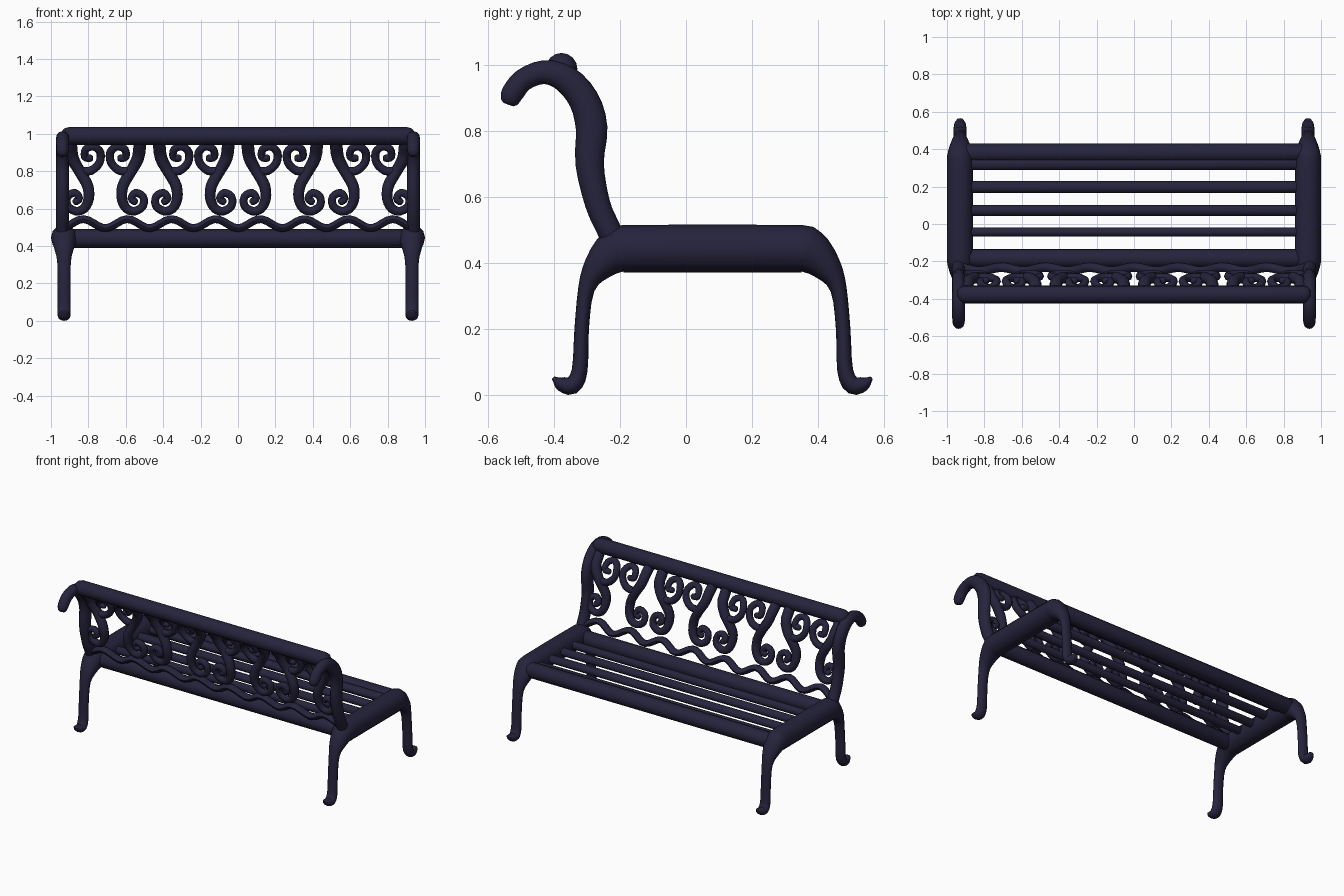
import bpy, bmesh, math
from mathutils import Vector

if "Cube" in bpy.data.objects:
    bpy.data.objects.remove(bpy.data.objects["Cube"])

iron = bpy.data.materials.new("dark navy iron")
iron.diffuse_color = (0.019, 0.017, 0.045, 1)
iron.use_nodes = True
iron.node_tree.nodes["Principled BSDF"].inputs["Base Color"].default_value = iron.diffuse_color


def spline(rows, steps):
    """Catmull-Rom resampling of rows of numbers."""
    rows = [Vector(r) for r in rows]
    out = []
    for i in range(len(rows) - 1):
        p1, p2 = rows[i], rows[i + 1]
        p0 = rows[i - 1] if i else p1 * 2 - p2
        p3 = rows[i + 2] if i + 2 < len(rows) else p2 * 2 - p1
        for k in range(steps):
            t = k / steps
            out.append(0.5 * (2 * p1 + (p2 - p0) * t + (2 * p0 - 5 * p1 + 4 * p2 - p3) * t * t
                              + (3 * p1 - p0 - 3 * p2 + p3) * t ** 3))
    out.append(rows[-1])
    return out


def tube(bm, path, wide, thick, axis, sides=10):
    """Elliptical tube: wide is the radius along axis, thick across it; rounded ends."""
    rings = []
    n = len(path)
    for i, p in enumerate(path):
        t = (path[min(i + 1, n - 1)] - path[max(i - 1, 0)]).normalized()
        nor = t.cross(axis).normalized()
        bi = nor.cross(t)
        spots = [(0, 1)]
        if i == 0:
            spots = [(-0.8, 0.5), (-0.5, 0.85), (0, 1)]
        elif i == n - 1:
            spots = [(0, 1), (0.5, 0.85), (0.8, 0.5)]
        for shift, s in spots:
            c = p + t * shift * min(thick[i], wide[i])
            rings.append([bm.verts.new(c + bi * wide[i] * s * math.cos(a) + nor * thick[i] * s * math.sin(a))
                          for a in (2 * math.pi * k / sides for k in range(sides))])
    for a, b in zip(rings, rings[1:]):
        for k in range(sides):
            j = (k + 1) % sides
            bm.faces.new((a[k], a[j], b[j], b[k]))
    bm.faces.new(rings[0])
    bm.faces.new(rings[-1])


def finish(bm, name):
    bmesh.ops.recalc_face_normals(bm, faces=bm.faces)
    me = bpy.data.meshes.new(name)
    bm.to_mesh(me)
    bm.free()
    me.materials.append(iron)
    ob = bpy.data.objects.new(name, me)
    bpy.context.collection.objects.link(ob)
    bpy.ops.object.select_all(action='DESELECT')
    bpy.context.view_layer.objects.active = ob
    ob.select_set(True)
    bpy.ops.object.shade_smooth_by_angle(angle=math.radians(50))
    return ob


X = Vector((1, 0, 0))
Y = Vector((0, 1, 0))

# Half of an end frame: y, z, half width in x, half thickness
half = [(-0.398, 0.048, 0.018, 0.008), (-0.378, 0.034, 0.03, 0.022), (-0.345, 0.029, 0.035, 0.027),
        (-0.322, 0.075, 0.035, 0.024), (-0.316, 0.2, 0.034, 0.022), (-0.302, 0.32, 0.037, 0.025),
        (-0.268, 0.385, 0.052, 0.045), (-0.21, 0.436, 0.068, 0.069), (-0.14, 0.443, 0.07, 0.072)]
frame = half + [(0.16 - y, z, w, t) for y, z, w, t in reversed(half)]
# Back post: y, z, half width, half thickness
post = [(-0.21, 0.45, 0.034, 0.036), (-0.238, 0.51, 0.035, 0.037), (-0.268, 0.58, 0.035, 0.038),
        (-0.292, 0.70, 0.035, 0.043), (-0.286, 0.81, 0.035, 0.048), (-0.31, 0.895, 0.036, 0.046),
        (-0.365, 0.958, 0.036, 0.042), (-0.43, 0.978, 0.035, 0.036), (-0.492, 0.955, 0.034, 0.034),
        (-0.523, 0.918, 0.033, 0.034), (-0.53, 0.903, 0.031, 0.032)]
for side, s in (("left", -1), ("right", 1)):
    for name, rows, cx in (("end_frame", frame, 0.93), ("back_post", post, 0.938)):
        r = spline(rows, 3)
        bm = bmesh.new()
        tube(bm, [Vector((s * cx, v[0], v[1])) for v in r], [v[2] for v in r], [v[3] for v in r], X, 12)
        finish(bm, f"{side}_{name}")


def bar(name, y, z, ry, rz, hx, sides=12):
    bm = bmesh.new()
    tube(bm, [Vector((-hx, y, z)), Vector((hx, y, z))], [ry] * 2, [rz] * 2, Y, sides)
    finish(bm, name)


# Rails and seat slats
bar("top_rail", -0.377, 0.988, 0.048, 0.048, 0.905, 16)
bar("front_rail", 0.38, 0.44, 0.05, 0.05, 0.9)
bar("back_rail", -0.185, 0.44, 0.05, 0.05, 0.9)
for i, (y, w) in enumerate(((0.322, 0.034), (0.197, 0.032), (0.072, 0.029), (-0.043, 0.025))):
    bar(f"seat_slat_{i + 1}", y, 0.45, w, 0.026, 0.9, 10)


def back_y(z):
    """Depth of the leaning back at a height."""
    for a, b in zip(post, post[1:7]):
        if z <= b[1]:
            return a[0] + (b[0] - a[0]) * (z - a[1]) / (b[1] - a[1])
    return post[6][0]


# Scrolls: x offset, z, radius
stem = [(0.05, 0.96, 0.034), (0.062, 0.87, 0.033), (0.105, 0.79, 0.03), (0.143, 0.72, 0.03), (0.147, 0.65, 0.028),
        (0.122, 0.6, 0.025), (0.078, 0.587, 0.023), (0.035, 0.615, 0.022), (0.035, 0.665, 0.021),
        (0.075, 0.685, 0.021), (0.098, 0.655, 0.02), (0.08, 0.638, 0.02)]
branch = [(0.1, 0.8, 0.024), (0.16, 0.803, 0.023), (0.205, 0.845, 0.022), (0.21, 0.9, 0.022),
          (0.175, 0.932, 0.021), (0.132, 0.917, 0.021), (0.127, 0.875, 0.02), (0.155, 0.87, 0.02)]
bm = bmesh.new()
for k in range(-2, 3):
    for s in (-1, 1):
        if k * s == 2:
            continue  # the outer half lies beyond the post
        for rows in (stem, branch):
            r = spline(rows, 3)
            rad = [v[2] for v in r]
            tube(bm, [Vector((k * 0.473 + s * v[0], back_y(v[1]), v[1])) for v in r], rad, rad, Y, 8)
finish(bm, "back_scrolls")

# Wavy strip under the scrolls
bm = bmesh.new()
wave = []
for i in range(73):
    x = -0.93 + 1.86 * i / 72
    z = 0.52 + 0.024 * math.cos(2 * math.pi * (x / 0.2365 - 0.5))
    wave.append(Vector((x, back_y(z), z)))
tube(bm, wave, [0.025] * 73, [0.021] * 73, Y, 8)
finish(bm, "wavy_strip")
